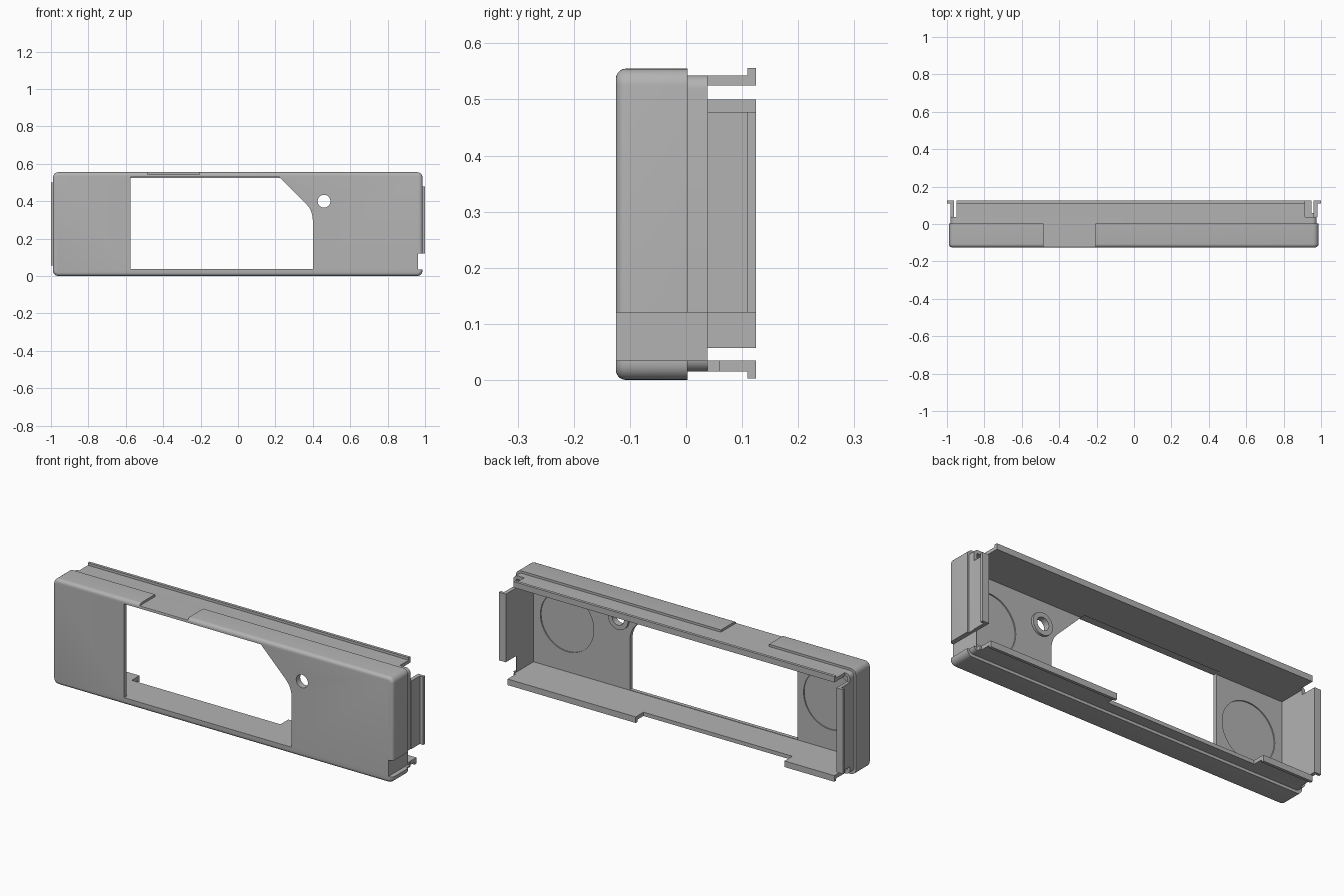
import bpy, bmesh, math
from mathutils import Matrix

if "Cube" in bpy.data.objects:
    bpy.data.objects.remove(bpy.data.objects["Cube"])

grey = bpy.data.materials.new("plain_grey")
grey.use_nodes = True
grey.diffuse_color = (0.45, 0.45, 0.45, 1)
grey.node_tree.nodes["Principled BSDF"].inputs["Base Color"].default_value = (0.45, 0.45, 0.45, 1)


def finish(name, bm):
    bmesh.ops.recalc_face_normals(bm, faces=bm.faces)
    mesh = bpy.data.meshes.new(name)
    bm.to_mesh(mesh)
    bm.free()
    mesh.materials.append(grey)
    ob = bpy.data.objects.new(name, mesh)
    bpy.context.scene.collection.objects.link(ob)
    return ob


def box(name, x, y, z, corner=0, front=0):
    """Box from (min, max) ranges, with optional rounded corners and front rim."""
    bm = bmesh.new()
    bmesh.ops.create_cube(bm, size=1)
    for v in bm.verts:
        v.co = [r[0] if c < 0 else r[1] for c, r in zip(v.co, (x, y, z))]
    if corner:
        edges = [e for e in bm.edges if abs(e.verts[0].co.y - e.verts[1].co.y) > 1e-4]
        bmesh.ops.bevel(bm, geom=edges, offset=corner, segments=6, profile=0.5, affect='EDGES')
    if front:
        edges = [e for e in bm.edges if all(abs(v.co.y - y[0]) < 1e-5 for v in e.verts)]
        bmesh.ops.bevel(bm, geom=edges, offset=front, segments=5, profile=0.5, affect='EDGES')
    return finish(name, bm)


def disc(name, x, z, radius, y):
    bm = bmesh.new()
    place = Matrix.Translation((x, sum(y) / 2, z)) @ Matrix.Rotation(math.pi / 2, 4, 'X')
    bmesh.ops.create_cone(bm, cap_ends=True, segments=48, radius1=radius, radius2=radius,
                          depth=y[1] - y[0], matrix=place)
    return finish(name, bm)


def prism(name, points, y):
    bm = bmesh.new()
    face = bm.faces.new([bm.verts.new((px, y[0], pz)) for px, pz in points])
    ext = bmesh.ops.extrude_face_region(bm, geom=[face])
    for v in ext["geom"]:
        if isinstance(v, bmesh.types.BMVert):
            v.co.y = y[1]
    return finish(name, bm)


def cut(ob, *cutters):
    """Subtract the cutters, bake the result and remove the helpers."""
    for c in cutters:
        c.hide_render = True
        mod = ob.modifiers.new("cut", 'BOOLEAN')
        mod.operation, mod.solver, mod.object = 'DIFFERENCE', 'EXACT', c
    bpy.context.view_layer.update()
    graph = bpy.context.evaluated_depsgraph_get()
    mesh = bpy.data.meshes.new_from_object(ob.evaluated_get(graph))
    ob.modifiers.clear()
    ob.data = mesh
    for c in cutters:
        bpy.data.objects.remove(c)


def cavity():
    return box("cavity", (-.962, .96), (-.105, .3), (.035, .525))


def corner_notch():
    return box("notch", (.963, 1.1), (-.3, .3), (.035, .12))


def screw_hole():
    return disc("hole", .46, .40, .034, (-.3, .1))


# Front shell with window, screw hole, round recesses and a gap in the top
shell = box("front_shell", (-.99, .987), (-.125, .003), (0, .555), corner=.03, front=.018)
window = prism("window", [(-.575, .037), (.40, .037), (.40, .30), (.396, .33), (.385, .36),
                          (.365, .385), (.22, .53), (-.575, .53)], (-.3, -.08))
cut(shell, cavity(), window, screw_hole(), corner_notch(),
    box("top_gap", (-.485, -.205), (-.3, .3), (.543, .7)),
    *[disc("recess", x, .295, .155, (-.111, -.09)) for x in (-.765, .765)])

# Raised ring round the screw hole
boss = disc("screw_ring", .46, .40, .058, (-.106, -.092))
cut(boss, screw_hole())

# Stepped collar behind the shell
collar = box("inner_collar", (-.98, .977), (.003, .038), (.015, .543), corner=.025)
cut(collar, cavity(), corner_notch())

# Snap flaps with outward lips
lip = (.11, .125)
box("top_flap", (-.95, .915), (.038, .125), (.525, .543))
box("top_lip", (-.95, .915), lip, (.543, .556))
box("left_end_flap", (-.98, -.962), (.038, .125), (.057, .50))
box("left_end_lip", (-1, -.98), lip, (.057, .50))
box("right_end_flap", (.96, .98), (.038, .125), (.12, .478))
box("right_end_lip", (.98, 1), lip, (.12, .478))
box("bottom_ledge", (-.95, .96), (.038, .06), (.015, .035))
for side, span in (("left", (-.95, -.66)), ("right", (.205, .95))):
    box(side + "_bottom_flap", span, (.06, .125), (.015, .035))
    box(side + "_bottom_lip", span, lip, (.003, .015))

# Smooth shading with sharp edges kept
bpy.ops.object.select_all(action='DESELECT')
for ob in (shell, boss, collar):
    ob.select_set(True)
bpy.context.view_layer.objects.active = shell
bpy.ops.object.shade_smooth_by_angle(angle=math.radians(35))
